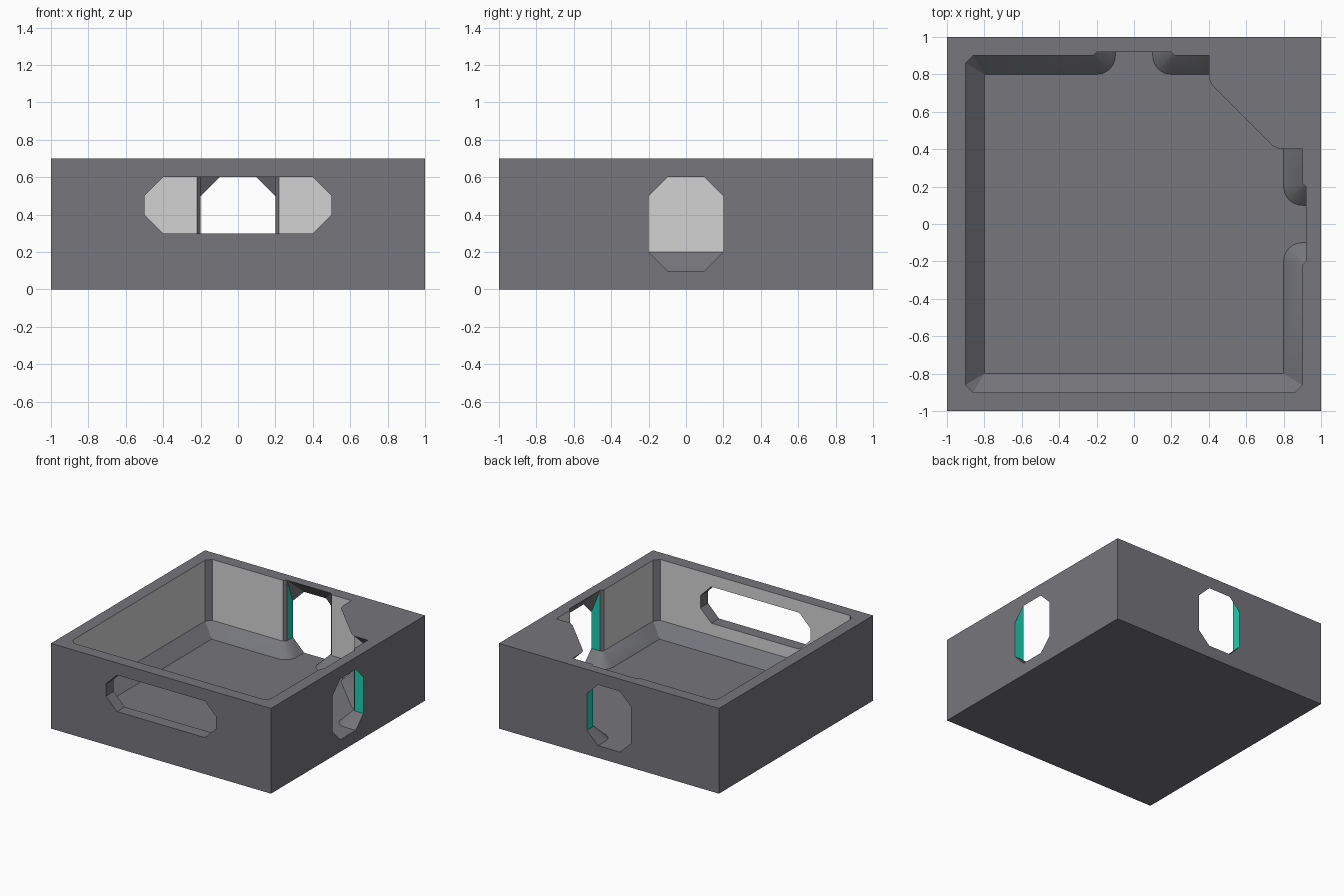
import bpy, bmesh
from math import sin, cos, radians

if "Cube" in bpy.data.objects:
    bpy.data.objects.remove(bpy.data.objects["Cube"], do_unlink=True)


def material(name, rgb):
    mat = bpy.data.materials.new(name)
    mat.use_nodes = True
    mat.diffuse_color = (*rgb, 1)
    mat.node_tree.nodes["Principled BSDF"].inputs["Base Color"].default_value = (*rgb, 1)
    return mat


MATS = [material("dark grey", (0.18, 0.182, 0.2)),
        material("light grey", (0.65, 0.65, 0.65)),
        material("teal", (0.01, 0.63, 0.44))]
DARK, LIGHT, TEAL = range(3)


def finish(name, bm):
    bmesh.ops.remove_doubles(bm, verts=bm.verts, dist=1e-4)
    bmesh.ops.recalc_face_normals(bm, faces=bm.faces)
    bmesh.ops.triangulate(bm, faces=bm.faces)
    mesh = bpy.data.meshes.new(name)
    bm.to_mesh(mesh)
    bm.free()
    for mat in MATS:
        mesh.materials.append(mat)
    obj = bpy.data.objects.new(name, mesh)
    bpy.context.scene.collection.objects.link(obj)
    return obj


def add_face(bm, points, index=DARK):
    # skip repeated points so that collapsed quads become triangles
    unique = []
    for p in points:
        if all(max(abs(a - b) for a, b in zip(p, q)) > 1e-4 for q in unique):
            unique.append(p)
    if len(unique) > 2:
        bm.faces.new([bm.verts.new(p) for p in unique]).material_index = index


def arc(cx, cy, start, end, steps):
    angles = [radians(start + (end - start) * i / steps) for i in range(steps + 1)]
    return [(cx + 0.1 * cos(a), cy + 0.1 * sin(a)) for a in angles]


def swap(p):
    return (p[1], p[0], *p[2:])


# Half of the cavity outline as (wall, floor, rim) points; the rest mirrors it
def station(wall, floor, rim=None):
    return (wall, floor, rim or wall)


half = [station((-0.9, -0.86), (-0.8, -0.8)),
        station((-0.9, 0.86), (-0.8, 0.8)),
        station((-0.86, 0.9), (-0.8, 0.8))]
side = [station((-0.22, 0.9) if i < 5 else (-0.2, 0.92), p)
        for i, p in enumerate(arc(-0.2, 0.9, -90, 0, 8))]
side.append(station((-0.2, 0.92), (-0.1, 0.92)))
half += side
half += [tuple((-x, y) for x, y in s) for s in reversed(side)]
half.append(station((0.5, 0.9), (0.4, 0.8), (0.4, 0.9)))
half += [station((0.5, 0.8), p, p) for p in arc(0.5, 0.8, 180, 225, 5)]
outline = half + [tuple(swap(p) for p in s) for s in reversed(half)]

# Cavity: sloped floor edge, upright walls, overhanging corner lip
levels = [(1, 0.1), (0, 0.2), (0, 0.6), (2, 0.7), (2, 0.75)]
bm = bmesh.new()
for a, b in zip(outline, outline[1:] + outline[:1]):
    (ax, ay), (bx, by) = a[0], b[0]
    length = ((ax - bx) ** 2 + (ay - by) ** 2) ** 0.5
    at_window = max(ax, ay) > 0.91 and max(bx, by) > 0.91 and length > 0.3
    for (k0, z0), (k1, z1) in zip(levels, levels[1:]):
        if at_window and z1 < 0.72:
            continue  # open into the side window
        lip = a[2] != a[0] and b[2] != b[0]
        upright = z0 == 0.2 or (z0 == 0.6 and not lip)
        index = LIGHT if upright and length > 0.08 else DARK
        add_face(bm, [(*a[k0], z0), (*b[k0], z0), (*b[k1], z1), (*a[k1], z1)], index)
for k, z in (levels[0], levels[-1]):
    add_face(bm, [(*s[k], z) for s in outline])

# Two side windows: (inner x, inner z, outer x, outer z) down one jamb
jamb = [(0.1, 0.1, 0.1, 0.1), (0.2, 0.2, 0.2, 0.2), (0.2, 0.6, 0.2, 0.4),
        (0.2, 0.7, 0.2, 0.4), (0.2, 0.7, 0.05, 0.55)]
ring = jamb + [(-x, z, -u, w) for x, z, u, w in reversed(jamb)]
for turn in (lambda p: p, swap):
    inner = [turn((x, 0.92, z)) for x, z, u, w in ring]
    outer = [turn((u, 1.04, w)) for x, z, u, w in ring]
    for i, r in enumerate(ring):
        j = (i + 1) % len(ring)
        s = ring[j]
        on_jamb = r[0] == r[2] == s[0] == s[2] and abs(r[0]) == 0.2
        add_face(bm, [inner[i], inner[j], outer[j], outer[i]], TEAL if on_jamb else DARK)
    add_face(bm, outer)
cavity = finish("cavity_cutter", bm)

# Wide front window with clipped corners
bm = bmesh.new()
quarter = [(0.4, 0.3), (0.5, 0.4), (0.5, 0.5), (0.4, 0.6)]
octagon = quarter + [(-x, z) for x, z in reversed(quarter)]
near, far = [[(x, y, z) for x, z in octagon] for y in (-1.1, -0.85)]
add_face(bm, near)
add_face(bm, far)
for i in range(len(octagon)):
    j = (i + 1) % len(octagon)
    add_face(bm, [near[i], near[j], far[j], far[i]])
front_window = finish("front_window_cutter", bm)

# Outer box
bm = bmesh.new()
bmesh.ops.create_cube(bm, size=1)
for v in bm.verts:
    v.co = (v.co.x * 2, v.co.y * 2, (v.co.z + 0.5) * 0.7)
housing = finish("housing", bm)

bpy.ops.object.select_all(action="DESELECT")
bpy.context.view_layer.objects.active = housing
housing.select_set(True)
for cutter in (cavity, front_window):
    cutter.hide_render = True
    cut = housing.modifiers.new(cutter.name, "BOOLEAN")
    cut.operation = "DIFFERENCE"
    cut.solver = "EXACT"
    cut.object = cutter
    bpy.ops.object.modifier_apply(modifier=cut.name)
    bpy.data.objects.remove(cutter, do_unlink=True)
bpy.ops.object.shade_smooth_by_angle(angle=radians(20))
